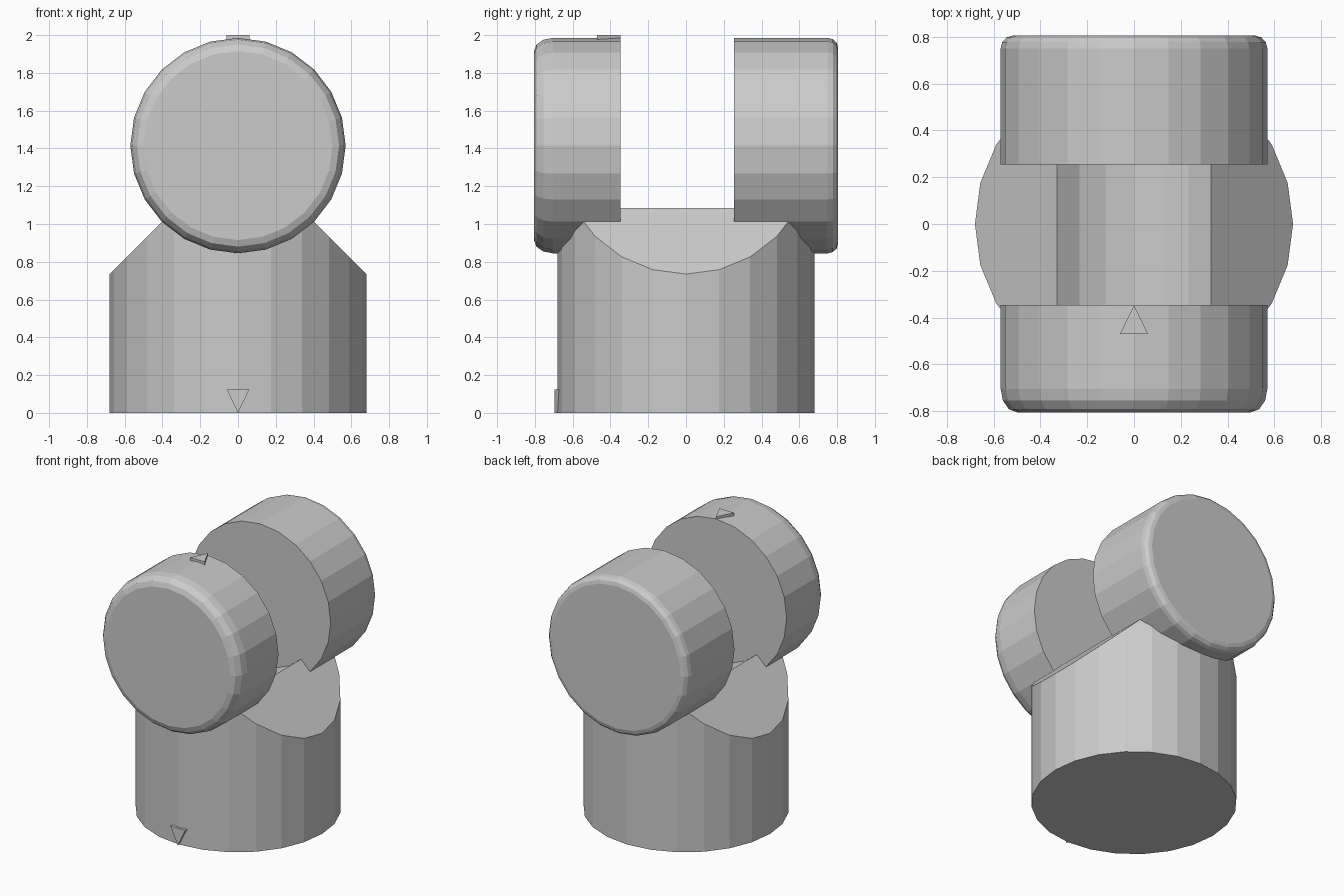
import bpy, bmesh, math
from mathutils import Vector

if "Cube" in bpy.data.objects:
    bpy.data.objects.remove(bpy.data.objects["Cube"])

SIDES = 24
AXIS_Z = 1.415      # height of the horizontal axis


def finish(name, bm):
    bmesh.ops.recalc_face_normals(bm, faces=bm.faces)
    me = bpy.data.meshes.new(name)
    bm.to_mesh(me)
    bm.free()
    ob = bpy.data.objects.new(name, me)
    bpy.context.collection.objects.link(ob)
    return ob


def lathe(name, profile, upright=False):
    """Closed solid; profile = (radius, position). Turned around y, or z if upright."""
    bm = bmesh.new()
    rings = []
    for r, p in profile:
        ring = []
        for i in range(SIDES):
            a = 2 * math.pi * i / SIDES
            c, s = r * math.cos(a), r * math.sin(a)
            ring.append(bm.verts.new((c, s, p) if upright else (c, p, AXIS_Z + s)))
        rings.append(ring)
    for a, b in zip(rings, rings[1:]):
        for i in range(SIDES):
            j = (i + 1) % SIDES
            bm.faces.new((a[i], a[j], b[j], b[i]))
    bm.faces.new(rings[0])
    bm.faces.new(rings[-1])
    return finish(name, bm)


def rounded(outer, inner, depth, radial):
    """Disc profile with a rounded outer rim and a sharp inner one."""
    s = 1 if outer > inner else -1
    pts = [(0.57, inner)]
    for k in range(4):
        a = math.pi / 2 * k / 3
        pts.append((0.57 - radial * (1 - math.cos(a)),
                    outer - s * depth * (1 - math.sin(a))))
    return pts


def marker(name, pts, offset):
    """Small raised triangle."""
    bm = bmesh.new()
    face = bm.faces.new([bm.verts.new(p) for p in pts])
    ext = bmesh.ops.extrude_face_region(bm, geom=[face])
    bmesh.ops.translate(bm, vec=Vector(offset),
                        verts=[v for v in ext["geom"] if isinstance(v, bmesh.types.BMVert)])
    # the start face stays in place, so the prism is closed
    if not any(len(f.verts) == 3 and all((v.co - Vector(p)).length < 1e-5
               for v, p in zip(sorted(f.verts, key=lambda v: v.co[:]), sorted(pts))) for f in bm.faces):
        bmesh.ops.holes_fill(bm, edges=[e for e in bm.edges if e.is_boundary])
    return finish(name, bm)


# Upright base with a 45 degree roof on both sides
base = lathe("base", [(0.68, 0), (0.68, 1.6)], upright=True)
bm = bmesh.new()
bm.from_mesh(base.data)
for side in (-1, 1):
    bmesh.ops.bisect_plane(bm, geom=bm.verts[:] + bm.edges[:] + bm.faces[:],
                           plane_co=(0, 0, AXIS_Z), plane_no=(side, 0, 1), clear_outer=True)
    bmesh.ops.holes_fill(bm, edges=[e for e in bm.edges if e.is_boundary])
bmesh.ops.recalc_face_normals(bm, faces=bm.faces)
bm.to_mesh(base.data)
bm.free()

# Concave groove between the two discs
cutter = lathe("groove_cutter", [(0.467, -0.352), (0.467, 0.262)])
cutter.hide_render = True
mod = base.modifiers.new("groove", 'BOOLEAN')
mod.operation = 'DIFFERENCE'
mod.solver = 'EXACT'
mod.object = cutter
bpy.context.view_layer.objects.active = base
bpy.ops.object.modifier_apply(modifier=mod.name)
bpy.data.objects.remove(cutter)

# Two horizontal discs on the same axis
lathe("front_disc", rounded(-0.805, -0.347, 0.10, 0.07))
lathe("back_disc", rounded(0.805, 0.255, 0.055, 0.05))

# Raised alignment arrows
marker("base_arrow", [(-0.06, -0.695, 0.125), (0.06, -0.695, 0.125), (0, -0.695, 0)], (0, 0.04, 0))
marker("disc_arrow", [(-0.06, -0.47, 2.0), (0.06, -0.47, 2.0), (0, -0.348, 2.0)], (0, 0, -0.04))
